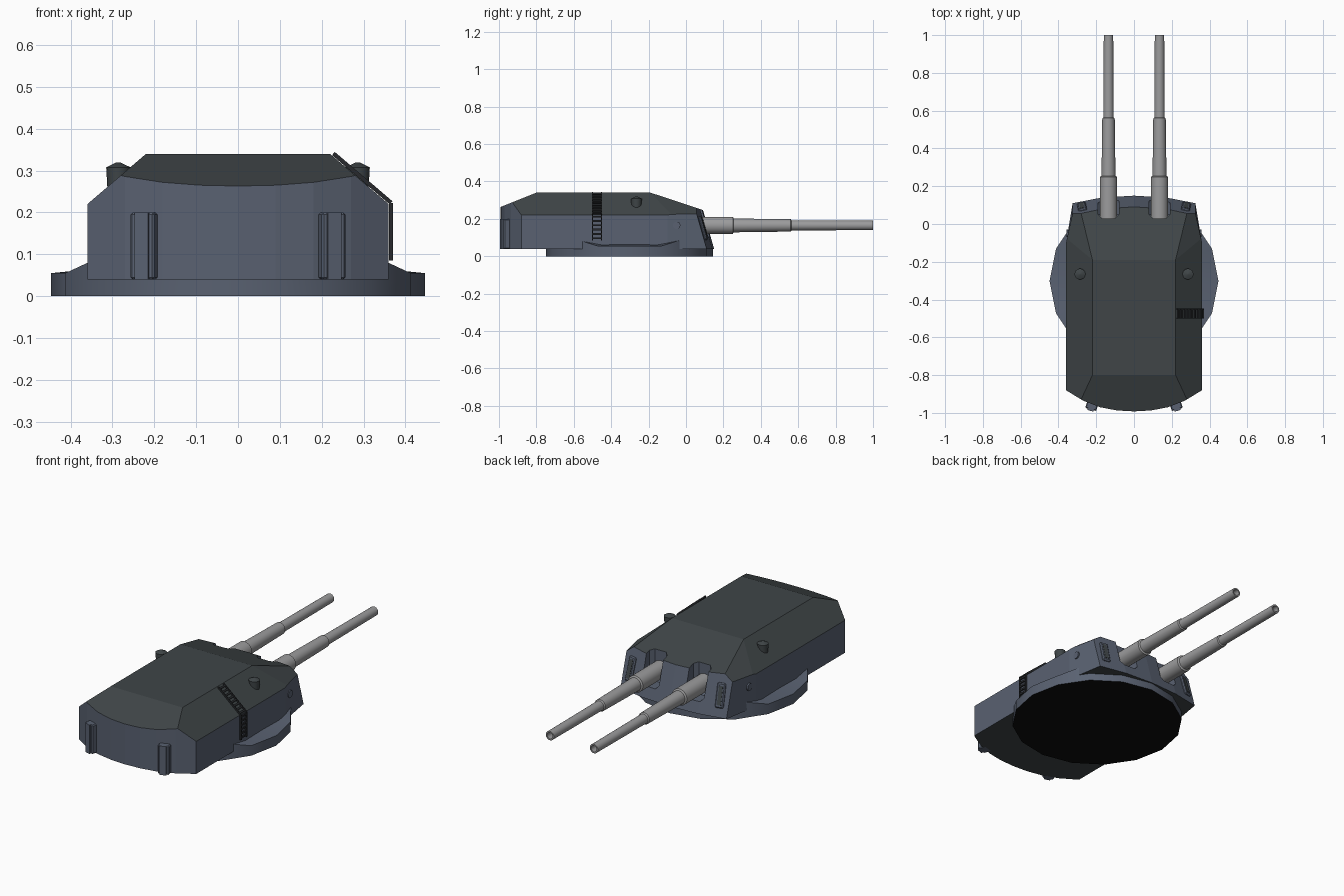
import bpy, bmesh, math
from mathutils import Vector, Matrix

if "Cube" in bpy.data.objects:
    bpy.data.objects.remove(bpy.data.objects["Cube"])


def material(name, colour):
    m = bpy.data.materials.new(name)
    m.use_nodes = True
    m.diffuse_color = (*colour, 1)
    bsdf = next(n for n in m.node_tree.nodes if n.type == 'BSDF_PRINCIPLED')
    bsdf.inputs["Base Color"].default_value = (*colour, 1)
    return m


WALL = material("blue grey armour", (.10, .12, .165))
ROOF = material("dark roof grey", (.05, .06, .064))
GUN = material("gun metal grey", (.33, .33, .335))
BLACK = material("black", (.004, .004, .004))
RUNG = material("charcoal", (.02, .022, .025))


def finish(name, bm, mats, smooth=False):
    bmesh.ops.recalc_face_normals(bm, faces=bm.faces)
    me = bpy.data.meshes.new(name)
    bm.to_mesh(me)
    bm.free()
    for m in mats:
        me.materials.append(m)
    ob = bpy.data.objects.new(name, me)
    bpy.context.scene.collection.objects.link(ob)
    if smooth:
        bpy.ops.object.select_all(action='DESELECT')
        ob.select_set(True)
        bpy.context.view_layer.objects.active = ob
        bpy.ops.object.shade_smooth_by_angle(angle=math.radians(35))
    return ob


def box(name, loc, size, mat, rot=None, bevel=0):
    bm = bmesh.new()
    bmesh.ops.create_cube(bm, size=1)
    bmesh.ops.scale(bm, vec=size, verts=bm.verts)
    if bevel:
        bmesh.ops.bevel(bm, geom=bm.edges[:], offset=bevel, segments=1, affect='EDGES')
    m = Matrix.Translation(loc) @ (rot.to_4x4() if rot else Matrix())
    bm.transform(m)
    return finish(name, bm, [mat])


def lathe(name, profile, mat, matrix, sides=24):
    """Revolve (radius, height) points around z, then place with a matrix."""
    bm = bmesh.new()
    rings = []
    for r, h in profile:
        rings.append([bm.verts.new((r * math.cos(a), r * math.sin(a), h))
                      for a in (2 * math.pi * i / sides for i in range(sides))])
    for a, b in zip(rings, rings[1:]):
        for i in range(sides):
            j = (i + 1) % sides
            bm.faces.new((a[i], a[j], b[j], b[i]))
    bm.faces.new(rings[0])
    bm.faces.new(rings[-1])
    bm.transform(matrix)
    return finish(name, bm, [mat], True)


# Turret house: leaning prism trimmed by the roof planes
BOTTOM, TOP = .04, .34
LEAN = .286
half = [(.09, -.987), (.18, -.97), (.27, -.935), (.36, -.88),
        (.36, -.1), (.325, .11), (.17, .14)]
outline = [(0, -.992)] + half + [(0, .15)] + [(-x, y) for x, y in reversed(half)]
bm = bmesh.new()
low = [bm.verts.new((x, y, BOTTOM)) for x, y in outline]
high = [bm.verts.new((x, y - (LEAN * (TOP - BOTTOM) if y > 0 else 0), TOP)) for x, y in outline]
bm.faces.new(low)
bm.faces.new(high)
for i in range(len(low)):
    j = (i + 1) % len(low)
    bm.faces.new((low[i], low[j], high[j], high[i]))
planes = [((0, -.8, TOP), (0, -.4, 1)), ((0, -.19, TOP), (0, .33, 1))]
for s in (-1, 1):
    planes += [((s * .22, 0, TOP), (s * .857, 0, 1)),
               ((s * .22, -.19, TOP), (s * .73, .153, 1))]
for co, no in planes:
    cut = bmesh.ops.bisect_plane(bm, geom=bm.verts[:] + bm.edges[:] + bm.faces[:],
                                 plane_co=co, plane_no=no, clear_outer=True, dist=1e-5)
    edges = [e for e in cut['geom_cut'] if isinstance(e, bmesh.types.BMEdge) and e.is_boundary]
    if edges:
        bmesh.ops.holes_fill(bm, edges=edges)
bmesh.ops.recalc_face_normals(bm, faces=bm.faces)
for f in bm.faces:
    f.material_index = 1 if abs(f.normal.z) > .5 else 0
house = finish("turret_house", bm, [WALL, ROOF])

# Turntable ring: its upper edge flares up into the house sides
SIDES, R, CY = 16, .447, -.302
bm = bmesh.new()
low, high = [], []
for i in range(SIDES):
    a = 2 * math.pi * i / SIDES
    x, y = R * math.cos(a), CY + R * math.sin(a)
    z = .055 if abs(x) > .4 else .1 if abs(x) > .3 else .05
    low.append(bm.verts.new((x, y, 0)))
    high.append(bm.verts.new((x, y, z)))
hub = bm.verts.new((0, CY, .1))
bm.faces.new(low).material_index = 1
for i in range(SIDES):
    j = (i + 1) % SIDES
    bm.faces.new((low[i], low[j], high[j], high[i]))
    bm.faces.new((high[i], high[j], hub))
finish("turntable_ring", bm, [WALL, BLACK], True)

GUN_X, GUN_Z = .135, .165
along_y = Matrix.Rotation(-math.pi / 2, 4, 'X')
barrel = [(.046, 0), (.046, .25), (.037, .255), (.033, .56), (.027, .565),
          (.025, 1), (.017, 1), (.017, .93)]
face_tilt = Matrix.Rotation(math.atan(LEAN), 3, 'X')
for s, side in ((-1, "right"), (1, "left")):
    # Gun port cut into the house face and roof edge
    cutter = box(side + "_port_cutter", (s * GUN_X, .18, .25), (.11, .3, .3), WALL, bevel=.02)
    cutter.hide_render = True
    cutter.hide_set(True)
    mod = house.modifiers.new(side + "_port", 'BOOLEAN')
    mod.operation = 'DIFFERENCE'
    mod.solver = 'EXACT'
    mod.object = cutter

    # Stepped barrel with open muzzle
    lathe(side + "_gun_barrel", barrel, GUN,
          Matrix.Translation((s * GUN_X, 0, GUN_Z)) @ along_y)

    # Roof periscope with a low conical cap
    lathe(side + "_periscope", [(.024, .22), (.029, .308), (.004, .32)], ROOF,
          Matrix.Translation((s * .286, -.265, 0)), 16)

    # Round side sight
    lathe(side + "_side_sight", [(.02, 0), (.02, .008)], WALL,
          Matrix.Translation((s * .35, -.05, .165)) @ Matrix.Rotation(s * math.pi / 2, 4, 'Y'), 16)

    # Framed slot on the sloping face
    turn = Matrix.Rotation(-s * .19, 3, 'Z') @ face_tilt
    centre = Vector((s * .275, .12 - LEAN * .11, .15))
    out = turn @ Vector((0, 1, 0))
    box(side + "_slot_frame", centre, (.046, .02, .13), WALL, turn, .006)
    box(side + "_slot", centre + out * .008, (.022, .008, .1), ROOF, turn)

    # Rear post: a wide plate with a narrow rib
    turn = Matrix.Rotation(s * .3, 3, 'Z')
    box(side + "_rear_post", (s * .222, -.958, .12), (.06, .05, .16), WALL, turn, .005)
    box(side + "_rear_post_rib", (s * .224, -.965, .12), (.034, .05, .16), WALL, turn)

# Ladder climbing the left wall and the sloping roof edge
path = [Vector((.366, -.475, .085)), Vector((.366, -.475, .223)), Vector((.228, -.475, .341))]
for a, b in zip(path, path[1:]):
    d = b - a
    rot = Vector((0, 0, 1)).rotation_difference(d).to_matrix()
    for off in (-.024, .024):
        box("ladder_rail", (a + b) / 2 + Vector((0, off, 0)), (.01, .005, d.length), RUNG, rot)
    count = round(d.length / .022)
    for i in range(count):
        box("ladder_rung", a + d * ((i + .5) / count), (.008, .048, .01), RUNG, rot)
